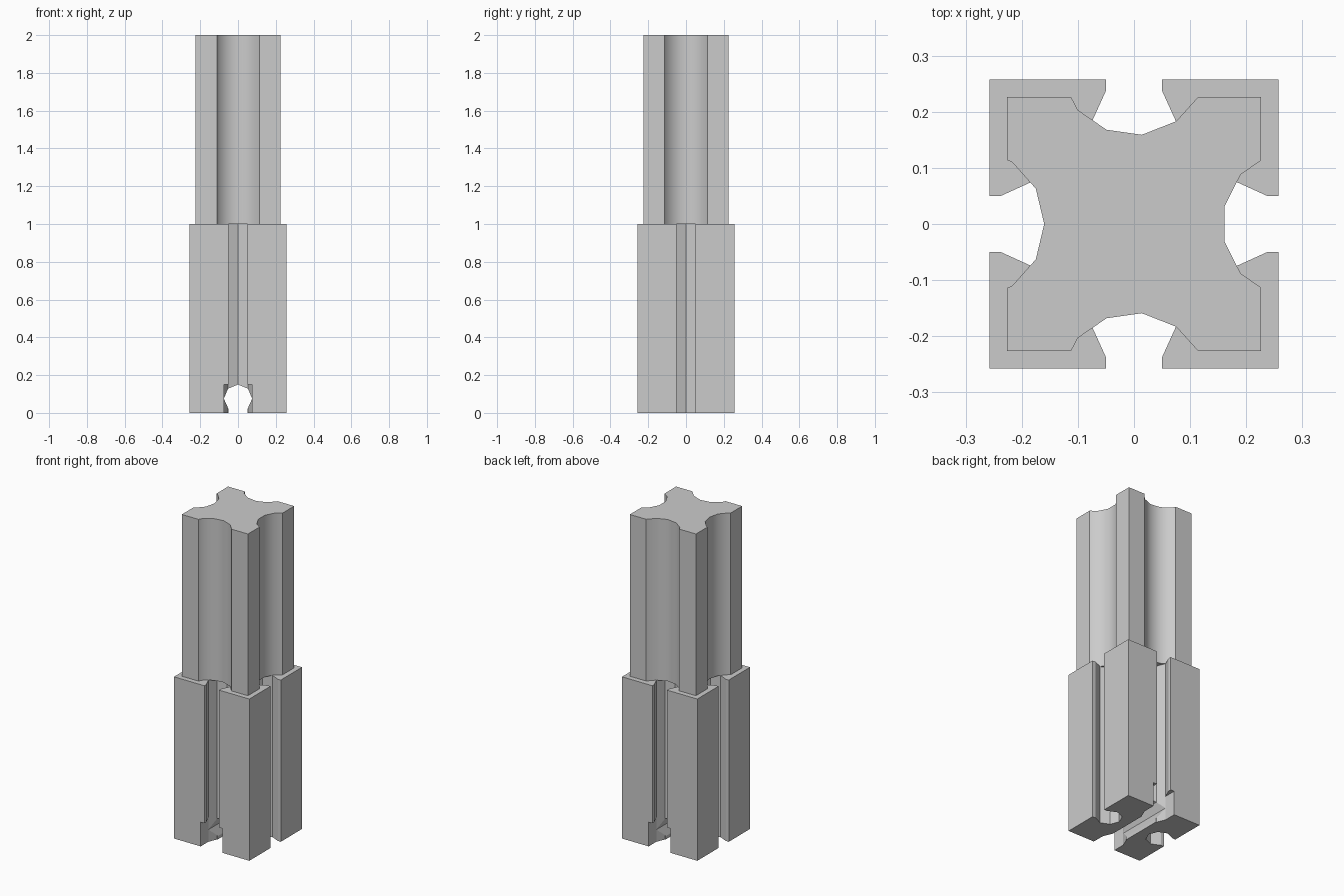
import bpy, bmesh
from math import cos, sin, pi, radians
from mathutils import Matrix, Vector

cube = bpy.data.objects.get("Cube")
if cube:
    bpy.data.objects.remove(cube, do_unlink=True)

grey = bpy.data.materials.new("plain grey")
grey.use_nodes = True
grey.diffuse_color = (0.6, 0.6, 0.6, 1)
grey.node_tree.nodes["Principled BSDF"].inputs["Base Color"].default_value = (0.6, 0.6, 0.6, 1)

HALF = 0.2575   # half width of the slotted base
R = 0.075       # radius of the octagonal bore


def prism(name, profile, bottom, top, matrix=Matrix()):
    """Extrude a flat outline between two heights."""
    bm = bmesh.new()
    face = bm.faces.new([bm.verts.new((x, y, bottom)) for x, y in profile])
    ext = bmesh.ops.extrude_face_region(bm, geom=[face])
    verts = [v for v in ext["geom"] if isinstance(v, bmesh.types.BMVert)]
    bmesh.ops.translate(bm, verts=verts, vec=(0, 0, top - bottom))
    bm.transform(matrix)
    bmesh.ops.recalc_face_normals(bm, faces=bm.faces)
    mesh = bpy.data.meshes.new(name)
    bm.to_mesh(mesh)
    bm.free()
    mesh.materials.append(grey)
    obj = bpy.data.objects.new(name, mesh)
    bpy.context.collection.objects.link(obj)
    return obj


def cut(target, cutter):
    """Subtract a helper and remove it."""
    mod = target.modifiers.new("cut", 'BOOLEAN')
    mod.operation, mod.solver, mod.object = 'DIFFERENCE', 'EXACT', cutter
    bpy.context.view_layer.objects.active = target
    bpy.ops.object.modifier_apply(modifier=mod.name)
    bpy.data.objects.remove(cutter, do_unlink=True)


# Keyhole: a narrow mouth opening into an octagonal bore, as (across, depth)
bore = [(R * cos(a * pi / 4), R + R * sin(a * pi / 4)) for a in range(4, -1, -1)]
lip = 0.02
keyhole = [(-0.05, 0), (-0.05, lip)] + bore + [(0.05, lip), (0.05, 0)]

# Slotted base: the keyhole repeated on each side
outline = []
for side in range(4):
    turn = Matrix.Rotation(side * pi / 2, 2)
    outline.append(turn @ Vector((-HALF, -HALF)))
    outline += [turn @ Vector((x, d - HALF)) for x, d in keyhole]
base = prism("slotted_base", outline, 0, 1)

# Keyhole tunnel along the underside, front to back
tunnel = [(x, d if d else -0.05) for x, d in keyhole]
cut(base, prism("tunnel_cutter", tunnel, -0.4, 0.4, Matrix.Rotation(pi / 2, 4, 'X')))

# Wider mouths at the tunnel ends
for s in (-1, 1):
    inner, outer = s * (HALF - R), s * 0.3
    box = [(-R, inner), (R, inner), (R, outer), (-R, outer)]
    cut(base, prism("mouth_cutter", box, -0.05, 0.15))

# Upper post with a scalloped channel down each side
E = 0.226
back = [(0.114, E), (0.075, 0.183), (0.014, 0.159), (-0.049, 0.168), (-0.1, 0.203), (-0.112, E)]
front = [(x, -y) for x, y in reversed(back)]
right_half = [(E, 0.113), (0.19, 0.088), (0.161, 0.031)]
left_half = [(-E, 0.114), (-0.217, 0.11), (-0.175, 0.063)]
right = [(x, -y) for x, y in right_half] + right_half[::-1]
left = left_half + [(-0.16, 0)] + [(x, -y) for x, y in left_half[::-1]]
post = prism("scalloped_post",
             [(-E, -E)] + front + [(E, -E)] + right + [(E, E)] + back + [(-E, E)] + left, 1, 2)

for obj in (base, post):
    bpy.ops.object.select_all(action='DESELECT')
    obj.select_set(True)
    bpy.context.view_layer.objects.active = obj
    bpy.ops.object.shade_smooth_by_angle(angle=radians(40 if obj == post else 20))
